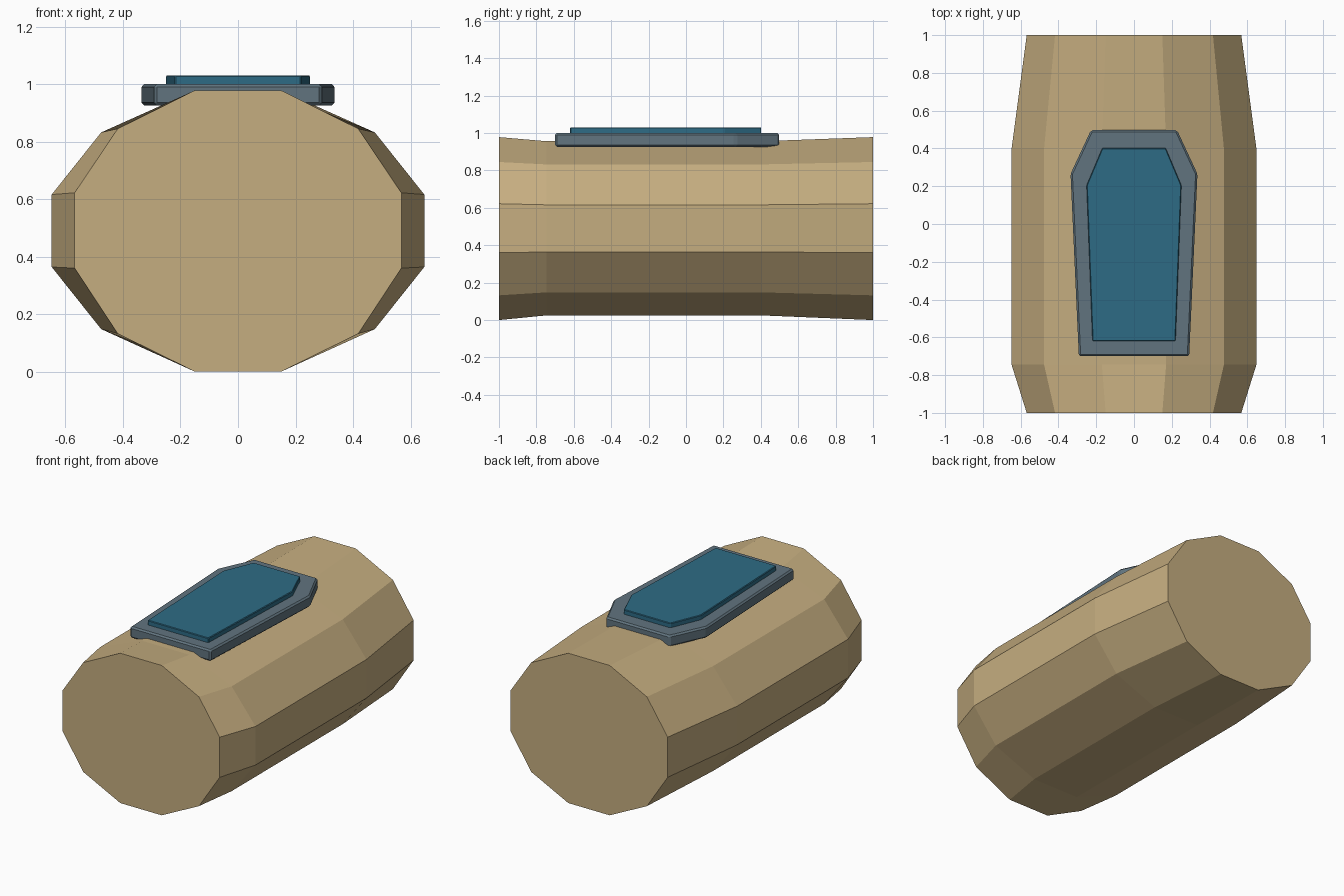
import bpy, bmesh, math

if "Cube" in bpy.data.objects:
    bpy.data.objects.remove(bpy.data.objects["Cube"])


def material(name, rgb):
    m = bpy.data.materials.new(name)
    m.diffuse_color = (*rgb, 1)
    m.use_nodes = True
    m.node_tree.nodes["Principled BSDF"].inputs["Base Color"].default_value = m.diffuse_color
    return m


tan = material("tan", (0.56, 0.42, 0.215))
slate = material("slate grey", (0.120, 0.175, 0.212))
teal = material("teal blue", (0.027, 0.148, 0.235))


def loft(name, rings, mat):
    """Skin a stack of equal-length closed rings and cap both ends."""
    bm = bmesh.new()
    loops = [[bm.verts.new(p) for p in ring] for ring in rings]
    n = len(loops[0])
    for a, b in zip(loops, loops[1:]):
        for i in range(n):
            j = (i + 1) % n
            bm.faces.new((a[i], a[j], b[j], b[i]))
    bm.faces.new(loops[0])
    bm.faces.new(loops[-1])
    bmesh.ops.recalc_face_normals(bm, faces=bm.faces)
    mesh = bpy.data.meshes.new(name)
    bm.to_mesh(mesh)
    bm.free()
    mesh.materials.append(mat)
    obj = bpy.data.objects.new(name, mesh)
    bpy.context.collection.objects.link(obj)
    return obj


def mirrored(half):
    """Close a right-hand half outline with its mirror image."""
    return half + [(-x, v) for x, v in reversed(half)]


# Twelve-sided barrel body: narrower and slightly taller at the ends
end = mirrored([(0.15, 0), (0.418, 0.132), (0.568, 0.36),
                (0.568, 0.622), (0.418, 0.845), (0.15, 0.978)])
mid = mirrored([(0.17, 0.025), (0.476, 0.148), (0.648, 0.364),
                (0.648, 0.616), (0.476, 0.832), (0.17, 0.956)])
stations = [(-1, end), (-0.745, mid), (0.4, mid), (1, end)]
loft("body", [[(x, y, z) for x, z in prof] for y, prof in stations], tan)


# Six-sided plates on top, with chamfered edges
def plate(name, half, z0, z1, chamfer, mat):
    outline = mirrored(half)
    obj = loft(name, [[(x, y, z) for x, y in outline] for z in (z0, z1)], mat)
    bev = obj.modifiers.new("chamfer", 'BEVEL')
    bev.width = chamfer
    bev.segments = 1
    bev.limit_method = 'ANGLE'
    bev.angle_limit = math.radians(20)


plate("hatch_frame", [(0.292, -0.7), (0.336, 0.265), (0.228, 0.497)],
      0.926, 1.0, 0.01, slate)
plate("hatch_panel", [(0.22, -0.62), (0.251, 0.205), (0.168, 0.402)],
      0.98, 1.03, 0.004, teal)
